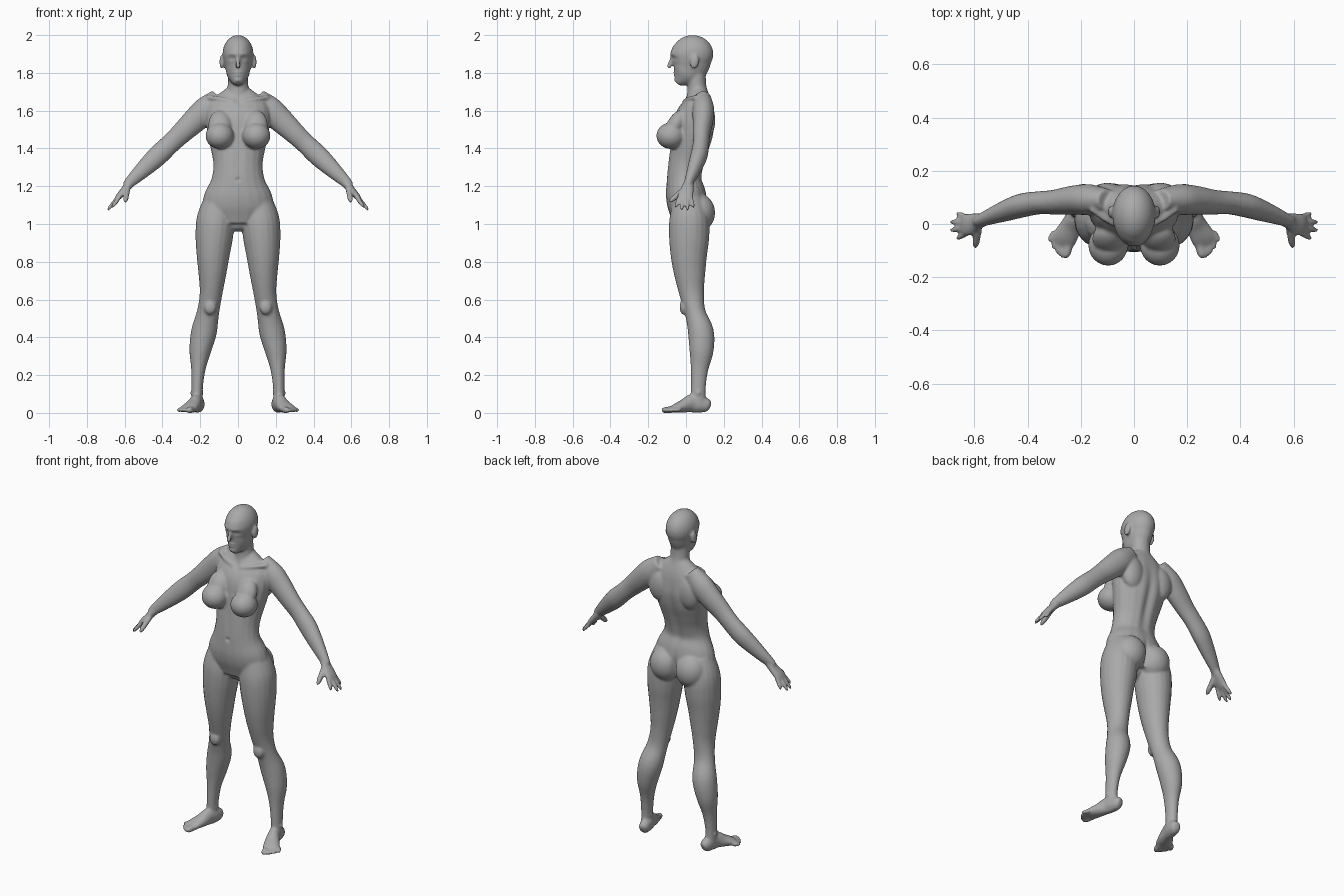
import bpy, bmesh, math
from mathutils import Vector, Matrix

cube = bpy.data.objects.get("Cube")
if cube:
    bpy.data.objects.remove(cube, do_unlink=True)

bm = bmesh.new()
SIDES = 20
SIDEWAYS = Vector((1, 0, 0))
DEPTHWAYS = Vector((0, 1, 0))
TOE_LINE = Vector((.9, .4, 0))


def spline(rows, steps=4):
    """Smooth curve through rows of equal length."""
    last = len(rows) - 1
    result = []
    for i in range(last):
        around = [rows[max(0, min(last, i + k))] for k in (-1, 0, 1, 2)]
        for step in range(steps):
            t = step / steps
            result.append([q + t / 2 * (r - p + t * (2 * p - 5 * q + 4 * r - s
                           + t * (3 * (q - r) + s - p)))
                           for p, q, r, s in zip(*around)])
    return result + [list(rows[last])]


def tube(rows, across, sides=(1, -1)):
    """Closed tube; each row is x, y, z, radius along 'across', other radius."""
    rows = spline(rows)
    points = [Vector(row[:3]) for row in rows]
    for side in sides:
        rings = []
        for i, row in enumerate(rows):
            ahead = points[min(i + 1, len(points) - 1)]
            tangent = (ahead - points[max(i - 1, 0)]).normalized()
            u = (across - tangent * across.dot(tangent)).normalized()
            v = tangent.cross(u)
            ring = []
            for k in range(SIDES):
                angle = math.tau * k / SIDES
                p = points[i] + u * row[3] * math.cos(angle) + v * row[4] * math.sin(angle)
                ring.append(bm.verts.new((p.x * side, p.y, p.z)))
            rings.append(ring)
        for low, high in zip(rings, rings[1:]):
            for k in range(SIDES):
                n = (k + 1) % SIDES
                bm.faces.new((low[k], low[n], high[n], high[k]))
        bm.faces.new(rings[0][::-1])
        bm.faces.new(rings[-1])


def column(bottom, step, widths, fronts, backs, middles=None):
    """Upright tube with evenly spaced sections; 'middles' makes a mirrored pair."""
    sections = zip(middles or [0] * len(widths), widths, fronts, backs)
    rows = [(x, (front + back) / 2, bottom + step * i, width, (back - front) / 2)
            for i, (x, width, front, back) in enumerate(sections)]
    tube(rows, SIDEWAYS, (1, -1) if middles else (1,))


def ball(centre, radii, tilt=0):
    """Ellipsoid, doubled when it lies off the middle."""
    x, y, z = centre
    for side in ((1, -1) if x else (1,)):
        place = Matrix.Translation((x * side, y, z)) @ Matrix.Rotation(tilt, 4, 'X')
        bmesh.ops.create_uvsphere(bm, u_segments=24, v_segments=16, radius=1,
                                  matrix=place @ Matrix.Diagonal((*radii, 1)))


def digit(base, tip, radius, across):
    """Round-ended finger or toe."""
    base, tip = Vector(base), Vector(tip)
    rows = []
    for t in (0, .4, .75, .93, 1):
        r = radius * max(.3, math.sqrt(1 - t ** 6))
        rows.append((*base.lerp(tip, t), r, r))
    tube(rows, across)


# Torso
column(bottom=1, step=.08,
       widths=(.13, .187, .178, .14, .131, .145, .162, .17, .155, .06),
       fronts=(-.07, -.094, -.107, -.103, -.096, -.085, -.075, -.06, -.015, .03),
       backs=(.09, .115, .107, .085, .098, .122, .147, .155, .142, .11))
ball(centre=(0, 0, 1), radii=(.06, .05, .04))
ball(centre=(.085, .068, 1.06), radii=(.092, .086, .1))
ball(centre=(.097, -.08, 1.467), radii=(.075, .077, .07))
ball(centre=(.095, -.055, 1.525), radii=(.062, .045, .085), tilt=-.5)

# Shoulder blades and collar bones
ball(centre=(.1, .105, 1.55), radii=(.07, .05, .1))
tube([(.02, -.01, 1.645, .012, .012), (.09, .01, 1.66, .012, .012),
      (.16, .06, 1.67, .015, .015)], DEPTHWAYS)

# Neck
column(bottom=1.6, step=.06, widths=(.08, .068, .056, .054, .055),
       fronts=(-.01, 0, .008, .008, .01), backs=(.14, .13, .11, .105, .11))

# Head: skull, face, nose and ears
ball(centre=(0, .035, 1.9), radii=(.082, .11, .1))
column(bottom=1.745, step=.04,
       widths=(.02, .055, .067, .076, .079, .07),
       fronts=(-.064, -.08, -.081, -.08, -.083, -.068),
       backs=(-.03, .06, .112, .133, .14, .125))
tube([(0, -.074, 1.89, .008, .007), (0, -.083, 1.86, .009, .009),
      (0, -.09, 1.836, .014, .01), (0, -.08, 1.828, .01, .006)], SIDEWAYS, (1,))
ball(centre=(.087, .045, 1.857), radii=(.011, .024, .037), tilt=-.2)

# Legs
column(bottom=.03, step=.1,
       middles=(.217, .216, .21, .2, .18, .159, .143, .136, .132, .126, .118, .105),
       widths=(.03, .03, .038, .058, .068, .059, .06, .073, .087, .099, .1, .075),
       fronts=(.025, .026, .025, .018, .01, -.006, -.035, -.062, -.081, -.09, -.088, -.07),
       backs=(.105, .104, .118, .146, .147, .104, .096, .102, .111, .123, .122, .09))
ball(centre=(.147, -.012, .56), radii=(.033, .022, .04))
ball(centre=(.218, .065, .105), radii=(.036, .022, .022))

# Feet
tube([(.203, .128, .035, .016, .02), (.206, .112, .04, .029, .036),
      (.212, .07, .047, .034, .047), (.222, .03, .05, .034, .049),
      (.238, -.01, .037, .041, .036), (.26, -.052, .025, .047, .024),
      (.27, -.078, .018, .04, .013)], TOE_LINE)

# Toes: the big one first, then shorter towards the outside
for i in range(5):
    digit(base=(.242 + .014 * i, -.065 + .009 * i, .019),
          tip=(.26 + .015 * i, -.13 + .004 * i * i, .013),
          radius=.012 if i else .018, across=SIDEWAYS)

# Arms hang along one sloping line
arm = [(.1, .09, .05), (.165, .092, .07), (.225, .09, .067), (.3, .082, .057),
       (.355, .08, .053), (.42, .07, .055), (.475, .052, .049), (.535, .03, .038),
       (.58, .012, .028), (.595, .01, .022)]
tube([(x, y, 1.765 - .95 * x, r * .82, r) for x, y, r in arm], DEPTHWAYS)

# Palms
tube([(.57, .015, 1.217, .027, .024), (.6, .006, 1.18, .036, .02),
      (.625, -.002, 1.152, .042, .018), (.642, -.004, 1.133, .04, .013)], DEPTHWAYS)

# Fingers fan out from the middle of the hand, then the thumb
for i in range(4):
    fan = i - 1.5
    digit(base=(.635 - .003 * fan * fan, .02 * fan - .004, 1.142),
          tip=(.695 - .012 * fan * fan, .032 * fan - .008, 1.07 + .007 * fan * fan),
          radius=.0115, across=DEPTHWAYS)
digit(base=(.585, -.008, 1.185), tip=(.598, -.09, 1.115), radius=.0155, across=SIDEWAYS)

# Fuse all parts into one smooth skin
bmesh.ops.recalc_face_normals(bm, faces=bm.faces)
parts = bpy.data.meshes.new("body_parts")
bm.to_mesh(parts)
bm.free()
body = bpy.data.objects.new("body", parts)
bpy.context.collection.objects.link(body)
fuse = body.modifiers.new("fuse", 'REMESH')
fuse.mode = 'VOXEL'
fuse.voxel_size = .007
soften = body.modifiers.new("soften", 'SMOOTH')
soften.factor = .5
soften.iterations = 5
graph = bpy.context.evaluated_depsgraph_get()
skin = bpy.data.meshes.new_from_object(body.evaluated_get(graph))
body.modifiers.clear()
body.data = skin
skin.name = "body"
bpy.data.meshes.remove(parts)

# Only the middle of the trunk and head is sculpted
clay = bmesh.new()
clay.from_mesh(skin)
middle = [(vert, vert.normal.y) for vert in clay.verts if vert.co.z > 1 and abs(vert.co.x) < .1]


def press(z, wide, tall, depth, x=0, facing=-1):
    """Sink (or raise, if depth is negative) the front or back of the skin."""
    for vert, slope in middle:
        toward = slope * facing
        reach = ((abs(vert.co.x) - x) / wide) ** 2 + ((vert.co.z - z) / tall) ** 2
        if toward > 0 and reach < 6:
            vert.co.y -= facing * depth * toward * math.exp(-reach)


# Face: sockets, lids, brows, lips and chin
press(x=.033, z=1.877, wide=.018, tall=.011, depth=.014)
press(x=.034, z=1.877, wide=.01, tall=.006, depth=-.007)
press(x=.03, z=1.9, wide=.025, tall=.007, depth=-.003)
press(z=1.803, wide=.02, tall=.006, depth=-.006)
press(z=1.787, wide=.017, tall=.005, depth=-.006)
press(z=1.76, wide=.016, tall=.01, depth=-.004)

# Trunk: throat, belly line, navel, spine and seat
press(z=1.655, wide=.016, tall=.016, depth=.008)
press(z=1.33, wide=.018, tall=.09, depth=.005)
press(z=1.235, wide=.009, tall=.009, depth=.01)
press(z=1.4, wide=.024, tall=.17, depth=.015, facing=1)
press(z=1.06, wide=.014, tall=.07, depth=.018, facing=1)

# Smooth shading and plain grey material
for face in clay.faces:
    face.smooth = True
    face.material_index = 0
clay.to_mesh(skin)
clay.free()
grey = bpy.data.materials.new("plain_grey")
grey.use_nodes = True
colour = (.4, .4, .4, 1)
grey.diffuse_color = colour
grey.node_tree.nodes["Principled BSDF"].inputs["Base Color"].default_value = colour
skin.materials.clear()
skin.materials.append(grey)
